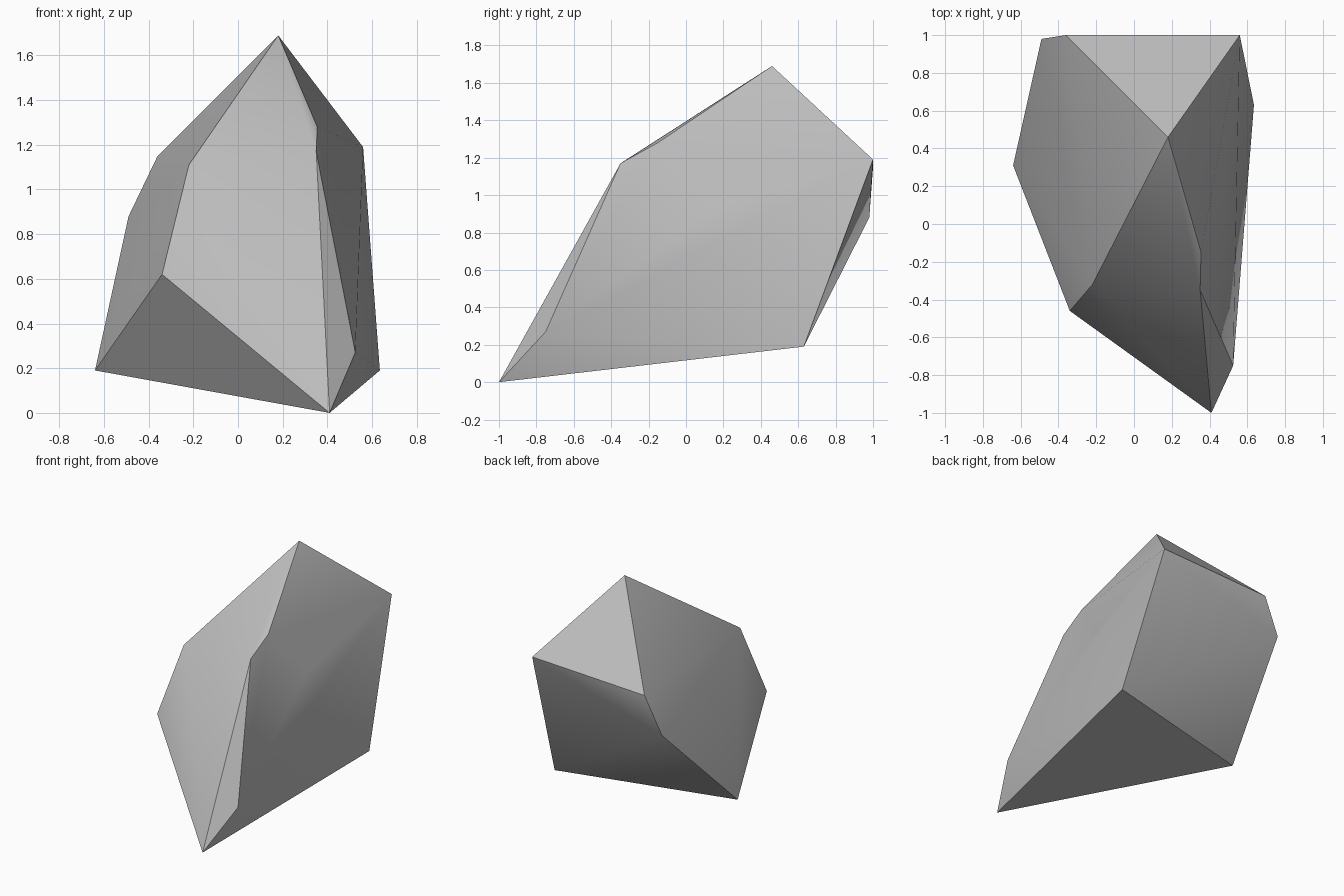
import bpy, bmesh, math
from mathutils import Vector

cube = bpy.data.objects.get("Cube")
if cube:
    bpy.data.objects.remove(cube, do_unlink=True)

# Stone colour
stone = bpy.data.materials.new("stone grey")
stone.use_nodes = True
grey = (0.5, 0.5, 0.5, 1)
stone.diffuse_color = grey
bsdf = stone.node_tree.nodes["Principled BSDF"]
bsdf.inputs["Base Color"].default_value = grey
bsdf.inputs["Roughness"].default_value = 0.9

# Corners of the boulder
corners = {
    "peak": (0.18, 0.46, 1.69),
    "back_shoulder_left": (0.56, 1.0, 1.19),
    "back_shoulder_right": (-0.36, 1.0, 1.15),
    "back_chip": (-0.49, 0.98, 0.88),
    "base_right": (-0.64, 0.31, 0.19),
    "base_left": (0.635, 0.63, 0.19),
    "toe": (0.41, -1.0, 0.0),
    "toe_chip": (0.525, -0.75, 0.27),
    "front_corner": (-0.34, -0.46, 0.62),
    "front_shoulder": (-0.22, -0.32, 1.11),
    "ridge_low": (0.35, -0.35, 1.17),
    "ridge_high": (0.355, -0.15, 1.28),
}

# Wrap the corners in a faceted shell
bm = bmesh.new()
for co in corners.values():
    bm.verts.new(co)
bmesh.ops.convex_hull(bm, input=bm.verts[:])
bmesh.ops.recalc_face_normals(bm, faces=bm.faces[:])

# Shallow dent in the broad left face
large = [f for f in bm.faces if f.normal.x > 0.8]
side = max(large, key=lambda f: f.calc_area() * f.calc_center_median().z)
dent = bmesh.ops.poke(bm, faces=[side])["verts"]
for v in dent:
    v.co += Vector((-0.02, 0.1, 0.05))

mesh = bpy.data.meshes.new("boulder")
bm.to_mesh(mesh)
bm.free()
mesh.materials.append(stone)
boulder = bpy.data.objects.new("boulder", mesh)
bpy.context.collection.objects.link(boulder)

# Soft facets with crisp main edges
bpy.ops.object.select_all(action="DESELECT")
boulder.select_set(True)
bpy.context.view_layer.objects.active = boulder
bpy.ops.object.shade_smooth_by_angle(angle=math.radians(30))
